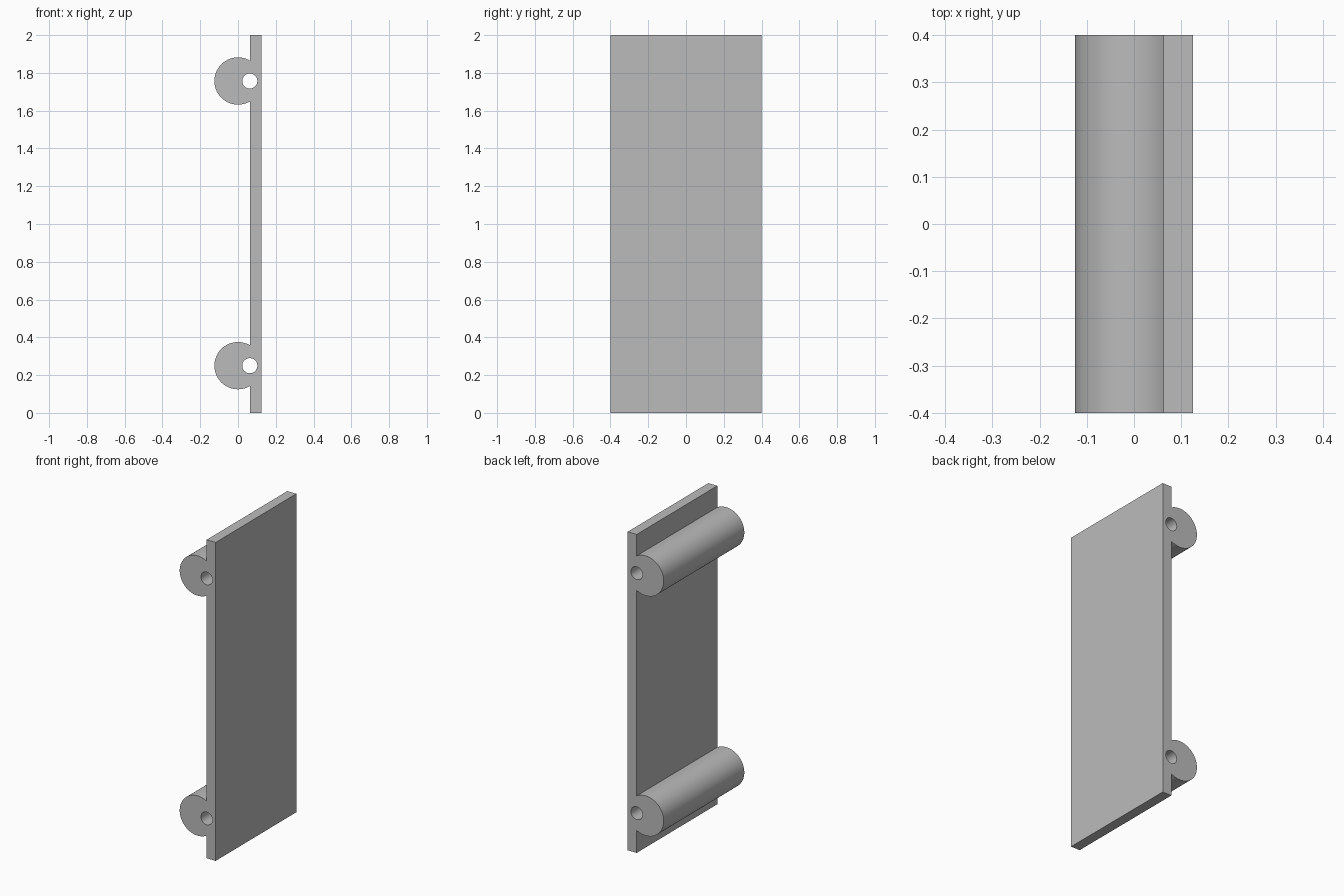
import bpy
import bmesh
from math import cos, sin, radians, pi

cube = bpy.data.objects.get("Cube")
if cube:
    bpy.data.objects.remove(cube, do_unlink=True)

HALF_DEPTH, HEIGHT = 0.4, 2.0
INNER, OUTER = 0.0625, 0.125        # plate faces in x
BARREL_R, HOLE_R = 0.125, 0.04
BARREL_Z = (0.25, 1.757)

grey = bpy.data.materials.new("plain grey")
grey.use_nodes = True
colour = (0.5, 0.5, 0.5, 1)
grey.diffuse_color = colour
grey.node_tree.nodes["Principled BSDF"].inputs["Base Color"].default_value = colour


def arc(cx, cz, r, start, end, steps):
    """Points along an arc, angles in degrees."""
    angles = [radians(start + (end - start) * i / steps) for i in range(steps + 1)]
    return [(cx + r * cos(a), cz + r * sin(a)) for a in angles]


def add_loop(curve, points):
    spline = curve.splines.new('POLY')
    spline.points.add(len(points) - 1)
    for p, (x, z) in zip(spline.points, points):
        p.co = (x, z, 0, 1)
    spline.use_cyclic_u = True


# Cross-section: plate edge with two round barrels, each bored through
profile = bpy.data.curves.new("hinge_plate_profile", 'CURVE')
profile.dimensions = '2D'
profile.fill_mode = 'BOTH'
profile.extrude = HALF_DEPTH
outline = [(INNER, 0), (OUTER, 0), (OUTER, HEIGHT), (INNER, HEIGHT)]
for z in reversed(BARREL_Z):
    outline += arc(0, z, BARREL_R, 60, 300, 64)
add_loop(profile, outline)
for z in BARREL_Z:
    add_loop(profile, arc(INNER, z, HOLE_R, 0, 360, 48)[:-1])

# Extruded plate, turned upright
plate = bpy.data.objects.new("plate_with_barrels", profile)
bpy.context.collection.objects.link(plate)
plate.rotation_euler.x = pi / 2
bpy.ops.object.select_all(action='DESELECT')
plate.select_set(True)
bpy.context.view_layer.objects.active = plate
bpy.ops.object.convert(target='MESH')
plate = bpy.context.view_layer.objects.active

# Weld caps to walls
bm = bmesh.new()
bm.from_mesh(plate.data)
bmesh.ops.remove_doubles(bm, verts=bm.verts, dist=0.0001)
bmesh.ops.recalc_face_normals(bm, faces=bm.faces)
bm.to_mesh(plate.data)
bm.free()

plate.data.materials.clear()
plate.data.materials.append(grey)
bpy.ops.object.shade_smooth_by_angle(angle=radians(30))
